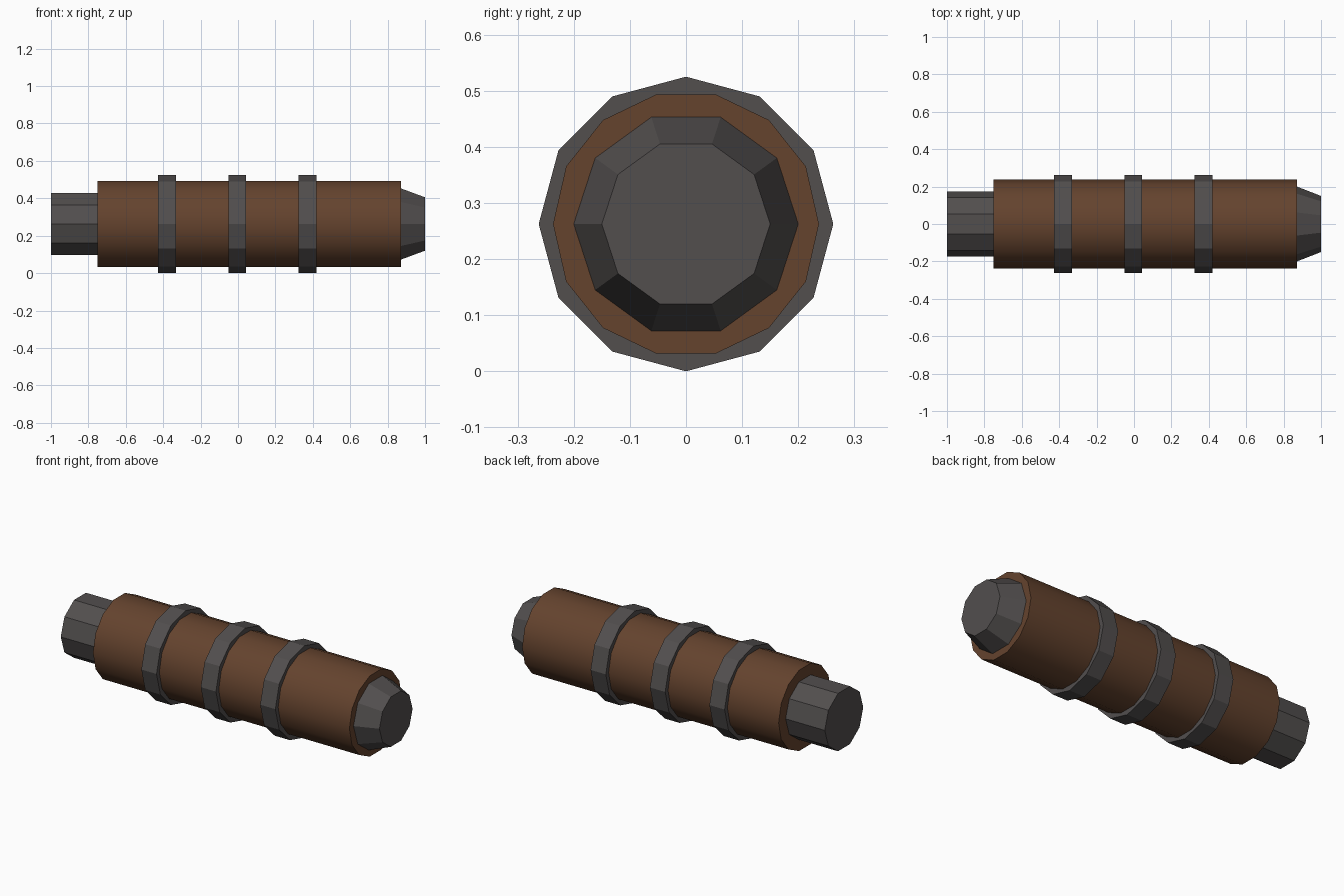
import bpy, bmesh, math

if "Cube" in bpy.data.objects:
    bpy.data.objects.remove(bpy.data.objects["Cube"])

AXIS_Z = 0.2625  # height of the long axis


def material(name, rgb):
    m = bpy.data.materials.new(name)
    m.diffuse_color = (*rgb, 1.0)
    m.use_nodes = True
    m.node_tree.nodes["Principled BSDF"].inputs["Base Color"].default_value = m.diffuse_color
    return m


brown = material("brown wood", (0.128, 0.056, 0.027))
grey = material("dark grey metal", (0.084, 0.077, 0.076))


def tube(name, sides, x0, x1, r0, r1, mat, smooth=False):
    """Capped prism or frustum along x, with one corner pointing to +y."""
    bm = bmesh.new()
    loops = []
    for x, r in ((x0, r0), (x1, r1)):
        loops.append([bm.verts.new((x, r * math.cos(2 * math.pi * i / sides),
                                    r * math.sin(2 * math.pi * i / sides)))
                      for i in range(sides)])
    a, b = loops
    for i in range(sides):
        j = (i + 1) % sides
        bm.faces.new((a[i], a[j], b[j], b[i])).smooth = smooth
    for cap in (a, b):
        face = bm.faces.new(cap)
        for e in face.edges:
            e.smooth = False  # keep the rims sharp
    bmesh.ops.recalc_face_normals(bm, faces=bm.faces)
    mesh = bpy.data.meshes.new(name)
    bm.to_mesh(mesh)
    bm.free()
    mesh.materials.append(mat)
    obj = bpy.data.objects.new(name, mesh)
    obj.location.z = AXIS_Z
    bpy.context.collection.objects.link(obj)
    return obj


# Smooth main grip
tube("grip_body", 14, -0.752, 0.871, 0.237, 0.237, brown, smooth=True)

# Faceted rod at the left end and tapered tip at the right end
tube("end_rod", 10, -1.0, -0.74, 0.174, 0.174, grey)
tube("tapered_tip", 10, 0.861, 1.0, 0.204, 0.15, grey)

# Three raised bands
for n, x in enumerate((-0.38, -0.004, 0.372), 1):
    tube(f"band_{n}", 12, x - 0.048, x + 0.048, 0.2625, 0.2625, grey)
